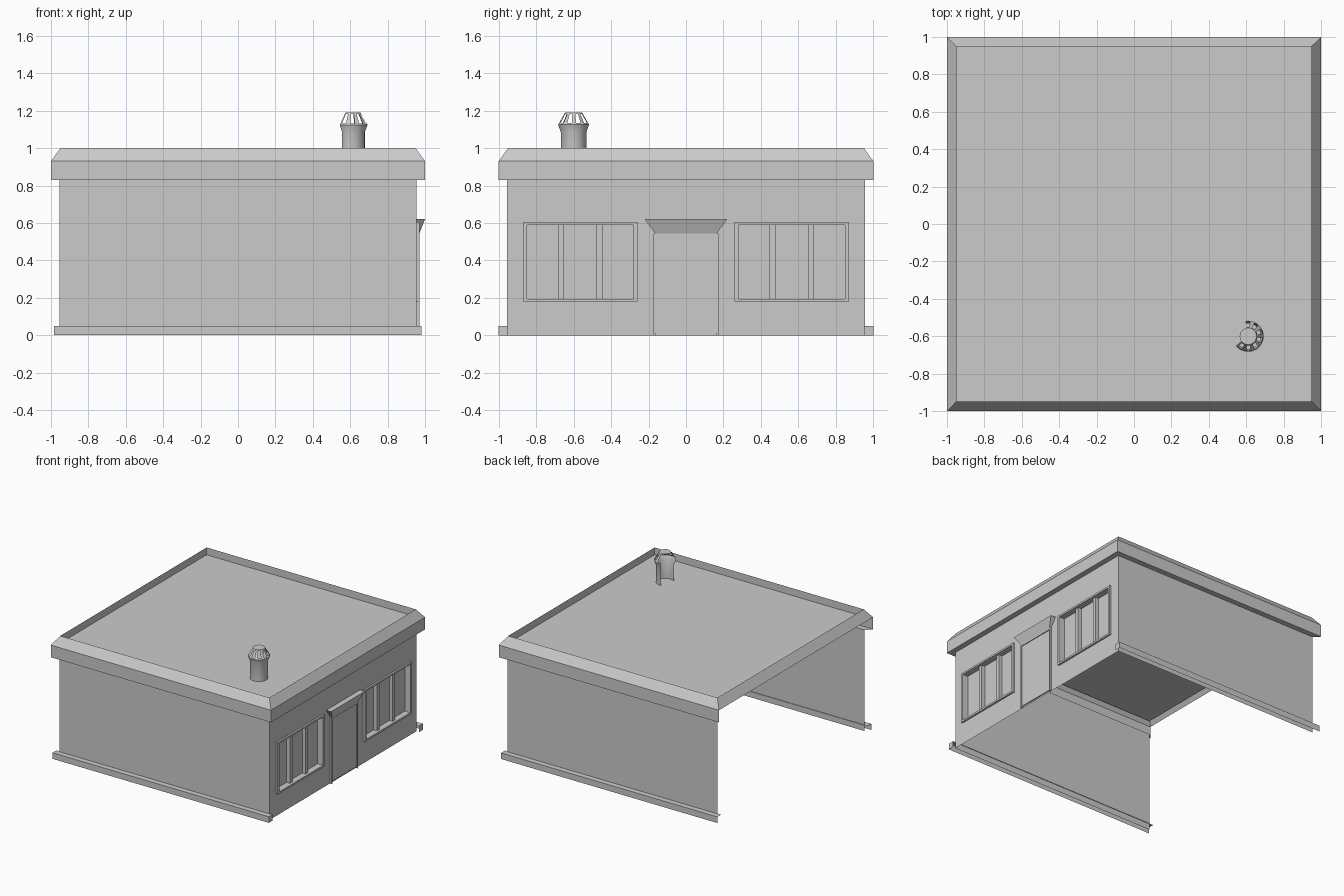
import bpy
import math

old = bpy.data.objects.get("Cube")
if old:
    bpy.data.objects.remove(old, do_unlink=True)

grey = bpy.data.materials.new("plain_grey")
grey.use_nodes = True
COLOUR = (0.6, 0.6, 0.6, 1)
grey.diffuse_color = COLOUR
grey.node_tree.nodes["Principled BSDF"].inputs["Base Color"].default_value = COLOUR


def mesh(name, verts, faces):
    data = bpy.data.meshes.new(name)
    data.from_pydata(verts, [], faces)
    data.materials.append(grey)
    obj = bpy.data.objects.new(name, data)
    bpy.context.collection.objects.link(obj)
    return obj


def box(name, lo, hi):
    bpy.ops.mesh.primitive_cube_add(size=1, location=[(a + b) / 2 for a, b in zip(lo, hi)])
    obj = bpy.context.object
    obj.name = name
    obj.scale = [b - a for a, b in zip(lo, hi)]
    obj.data.materials.append(grey)
    return obj


def square_shell(name, rows, keep, cap=False):
    """Stack of square rings; keep(row, side) picks faces, sides are -y, +x, +y, -x."""
    verts = [(sx * r, sy * r, z) for r, z in rows
             for sx, sy in ((-1, -1), (1, -1), (1, 1), (-1, 1))]
    faces = [(4 * k + i, 4 * k + (i + 1) % 4, 4 * k + 4 + (i + 1) % 4, 4 * k + 4 + i)
             for k in range(len(rows) - 1) for i in range(4) if keep(k, i)]
    if cap:
        faces.append([len(verts) - 4 + i for i in range(4)])
    return mesh(name, verts, faces)


def ring(name, outer, inner):
    """Rectangular frame between two (y0, y1, z0, z1, x) outlines."""
    verts = [(x, y, z) for y0, y1, z0, z1, x in (outer, inner)
             for y, z in ((y0, z0), (y1, z0), (y1, z1), (y0, z1))]
    return mesh(name, verts, [(i, (i + 1) % 4, 4 + (i + 1) % 4, 4 + i) for i in range(4)])


WALL = 0.955
EAVE = 0.83
FRONT = 0.97   # face of the frames
PANE = 0.92    # recessed glass

# Roof: soffit, fascia, bevelled rim, sunken flat top; one side of the house is open
square_shell("roof", [(WALL, EAVE), (1, EAVE), (1, 0.93), (0.95, 1.0), (0.95, 0.94)],
             lambda k, i: i < 3 or k >= 2, cap=True)

# Plain side walls
square_shell("side_walls", [(WALL, 0), (WALL, EAVE)], lambda k, i: i in (0, 2))

# Shop wall as a grid with the window cells left open
ys = [-WALL, -0.85, -0.28, 0.28, 0.85, WALL]
zs = [0.0, 0.195, 0.59, EAVE]
n = len(ys)
mesh("shop_wall", [(WALL, y, z) for z in zs for y in ys],
     [(k * n + i, k * n + i + 1, (k + 1) * n + i + 1, (k + 1) * n + i)
      for k in range(len(zs) - 1) for i in range(n - 1) if not (k == 1 and i in (1, 3))])

# Windows: raised frame, reveal, pane and mullions
for side, centre in (("right", -0.565), ("left", 0.565)):
    def outline(half, grow, x):
        return (centre - half, centre + half, 0.195 - grow, 0.59 + grow, x)
    edge = outline(0.305, 0.015, FRONT)
    hole = outline(0.285, 0, FRONT)
    ring(side + "_window_frame_edge", outline(0.305, 0.015, WALL), edge)
    ring(side + "_window_frame", edge, hole)
    ring(side + "_window_reveal", hole, outline(0.285, 0, PANE))
    y0, y1, z0, z1, x = outline(0.285, 0, PANE)
    mesh(side + "_window_pane", [(x, y0, z0), (x, y1, z0), (x, y1, z1), (x, y0, z1)],
         [(0, 1, 2, 3)])
    for s in (-1, 1):
        y = centre + s * 0.102
        box(side + "_window_mullion", (PANE, y - 0.016, 0.195), (0.95, y + 0.016, 0.59))

# Door with jambs and lintel
box("door", (WALL, -0.165, 0.012), (0.963, 0.165, 0.535))
for s in (-1, 1):
    box("door_jamb", (WALL, s * 0.167 - 0.006, 0), (FRONT, s * 0.167 + 0.006, 0.545))
box("door_lintel", (WALL, -0.165, 0.532), (FRONT, 0.165, 0.545))

# Flared canopy above the door
ends = [(WALL, 0.165, 0.545), (FRONT, 0.165, 0.545), (1.0, 0.22, 0.62), (WALL, 0.22, 0.62)]
mesh("door_canopy", [(x, s * y, z) for s in (-1, 1) for x, y, z in ends],
     [(0, 1, 2, 3), (7, 6, 5, 4), (1, 5, 6, 2), (2, 6, 7, 3), (0, 4, 5, 1)])

# Plinths along the side walls, open underneath
for s, name in ((-1, "front_plinth"), (1, "back_plinth")):
    pts = [(x, s * y, z) for x in (-0.985, 0.98)
           for y, z in ((1.0, 0), (1.0, 0.05), (0.95, 0.05), (0.95, 0))]
    faces = [(0, 4, 5, 1), (1, 5, 6, 2), (4, 7, 6, 5)]
    mesh(name, pts, faces if s < 0 else [f[::-1] for f in faces])

# Chimney: partial lathe with a slotted cowl and a cap
CX, CY = 0.61, -0.6
COLS = 27
profile = [(0.068, 0.94), (0.068, 1.085), (0.083, 1.125), (0.078, 1.133),
           (0.05, 1.182), (0.045, 1.19)]
angles = [math.radians(-142 + 242 * i / COLS) for i in range(COLS + 1)]
m = COLS + 1
chimney = mesh("chimney",
               [(CX + r * math.cos(a), CY + r * math.sin(a), z) for r, z in profile for a in angles],
               [(k * m + i, k * m + i + 1, (k + 1) * m + i + 1, (k + 1) * m + i)
                for k in range(len(profile) - 1) for i in range(COLS)
                if not (k == 3 and i % 4 in (1, 2))])
steps = [2 * math.pi * i / 24 for i in range(24)]
mesh("chimney_cap", [(CX + 0.045 * math.cos(a), CY + 0.045 * math.sin(a), 1.19) for a in steps],
     [list(range(24))])

bpy.ops.object.select_all(action="DESELECT")
chimney.select_set(True)
bpy.context.view_layer.objects.active = chimney
bpy.ops.object.shade_smooth_by_angle(angle=math.radians(25))
